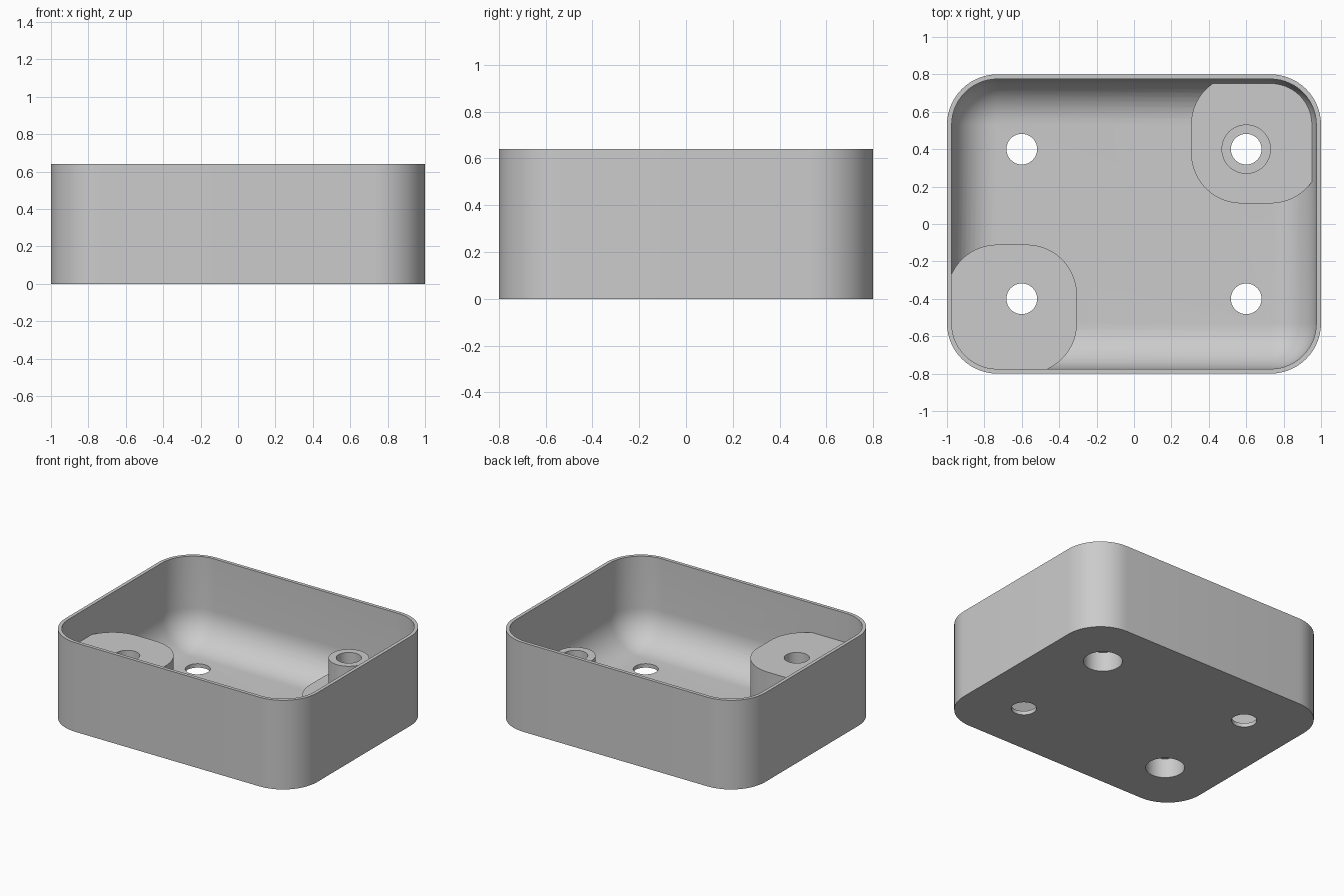
import bpy
import bmesh
from math import cos, sin, pi

WALL, FLOOR, HEIGHT = 0.025, 0.028, 0.64
RADIUS, FILLET = 0.27, 0.24
PAD_LOW, PAD_HIGH, BORE_DEPTH = 0.165, 0.43, 0.14
HOLE_X, HOLE_Y = 0.6, 0.4

cube = bpy.data.objects.get("Cube")
if cube:
    bpy.data.objects.remove(cube, do_unlink=True)

grey = bpy.data.materials.new("light grey plastic")
grey.use_nodes = True
grey.diffuse_color = (0.6, 0.6, 0.6, 1)
grey.node_tree.nodes["Principled BSDF"].inputs["Base Color"].default_value = (0.6, 0.6, 0.6, 1)


def rounded_rect(x0, x1, y0, y1, radii, steps=14):
    """Counter-clockwise outline around four corner centres, one radius per corner."""
    centres = [(x1, y1), (x0, y1), (x0, y0), (x1, y0)]
    points = []
    for i, ((cx, cy), r) in enumerate(zip(centres, radii)):
        for k in range(steps + 1):
            a = (i + k / steps) * pi / 2
            points.append((cx + r * cos(a), cy + r * sin(a)))
    return points


def loft(name, rings):
    """Closed solid through a list of (outline, z) rings."""
    bm = bmesh.new()
    loops = [[bm.verts.new((x, y, z)) for x, y in outline] for outline, z in rings]
    for low, high in zip(loops, loops[1:]):
        for i in range(len(low)):
            j = (i + 1) % len(low)
            bm.faces.new((low[i], low[j], high[j], high[i]))
    bm.faces.new(loops[0][::-1])
    bm.faces.new(loops[-1])
    bmesh.ops.recalc_face_normals(bm, faces=bm.faces)
    mesh = bpy.data.meshes.new(name)
    bm.to_mesh(mesh)
    bm.free()
    mesh.materials.append(grey)
    obj = bpy.data.objects.new(name, mesh)
    bpy.context.collection.objects.link(obj)
    return obj


def cylinder(name, x, y, r, z0, z1):
    outline = rounded_rect(x, x, y, y, [r] * 4, 12)
    # drop the repeated point at each quarter turn
    outline = [p for i, p in enumerate(outline) if i % 13 != 12]
    return loft(name, [(outline, z0), (outline, z1)])


def combine(target, tool, operation):
    mod = target.modifiers.new(operation.title(), "BOOLEAN")
    mod.operation, mod.solver, mod.object = operation, "EXACT", tool
    bpy.context.view_layer.objects.active = target
    bpy.ops.object.modifier_apply(modifier=mod.name)
    bpy.data.objects.remove(tool, do_unlink=True)


def tray_ring(inset):
    cx, cy = 1 - RADIUS, 0.8 - RADIUS
    return rounded_rect(-cx, cx, -cy, cy, [RADIUS - inset] * 4)


# Tray: straight outer wall, thin rim, inner wall curving into the floor
rings = [(tray_ring(0), 0), (tray_ring(0), HEIGHT), (tray_ring(WALL), HEIGHT)]
for k in range(13):
    a = k / 12 * pi / 2
    rings.append((tray_ring(WALL + FILLET * (1 - cos(a))),
                  FLOOR + FILLET * (1 - sin(a))))
tray = loft("tray", rings)


# Corner pads: low one at the back left, tall one at the front right
def corner_pad(name, side, top):
    outline = rounded_rect(0.575, 0.73, 0.38, 0.53, [RADIUS - 0.015] + [RADIUS] * 3)
    outline = [(side * min(x, 0.985), side * min(y, 0.785)) for x, y in outline]
    # remove points that the clamping made coincide
    outline = [p for i, p in enumerate(outline)
               if abs(p[0] - outline[i - 1][0]) + abs(p[1] - outline[i - 1][1]) > 1e-4]
    return loft(name, [(outline, 0.01), (outline, top)])


combine(tray, corner_pad("low_pad", 1, PAD_LOW), "UNION")
combine(tray, corner_pad("tall_pad", -1, PAD_HIGH), "UNION")

# Screw post standing on the low pad
combine(tray, cylinder("screw_post", HOLE_X, HOLE_Y, 0.132, 0.15, PAD_HIGH), "UNION")

# Through holes in all corners, with wide bores under the two pads
for sx in (-1, 1):
    for sy in (-1, 1):
        x, y = sx * HOLE_X, sy * HOLE_Y
        combine(tray, cylinder("hole", x, y, 0.082, -0.1, 0.7), "DIFFERENCE")
        if sx == sy:
            combine(tray, cylinder("bore", x, y, 0.127, -0.1, BORE_DEPTH), "DIFFERENCE")

# Smooth curves with crisp edges
bpy.ops.object.select_all(action="DESELECT")
tray.select_set(True)
bpy.context.view_layer.objects.active = tray
bpy.ops.object.shade_smooth_by_angle(angle=pi / 6)
